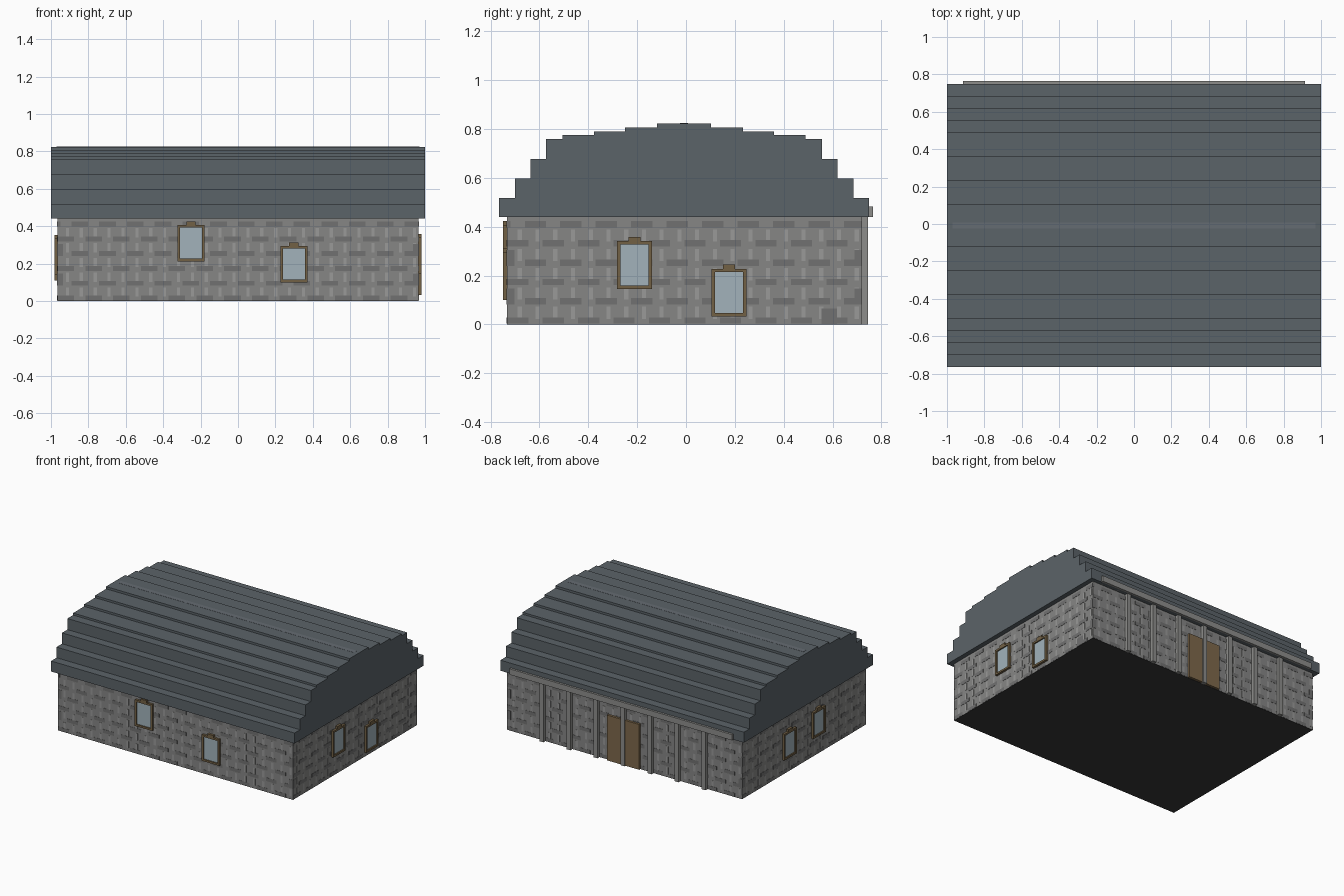
import bpy, bmesh, math
from mathutils import Matrix, Vector

if "Cube" in bpy.data.objects:
    bpy.data.objects.remove(bpy.data.objects["Cube"])


def mat(name, r, g, b):
    m = bpy.data.materials.new(name)
    m.diffuse_color = (r, g, b, 1)
    m.use_nodes = True
    m.node_tree.nodes["Principled BSDF"].inputs["Base Color"].default_value = m.diffuse_color
    return m


STONE = mat("stone", 0.24, 0.24, 0.235)
DARK = mat("dark_stone", 0.165, 0.165, 0.165)
LIGHT = mat("mortar", 0.32, 0.32, 0.315)
SLATE = mat("slate", 0.105, 0.125, 0.14)
RIDGE = mat("ridge", 0.13, 0.15, 0.17)
TRIM = mat("trim_wood", 0.17, 0.12, 0.06)
DOOR = mat("door_wood", 0.21, 0.14, 0.07)
GLASS = mat("glass", 0.36, 0.45, 0.5)
POST = mat("post_stone", 0.27, 0.27, 0.26)
BASE = mat("floor", 0.04, 0.04, 0.04)

WX, Y0, Y1, H = 0.965, -0.733, 0.72, 0.44


def boxes(name, material, spans, frame=Matrix()):
    """One object from (x0, x1, y0, y1, z0, z1) boxes."""
    bm = bmesh.new()
    for x0, x1, y0, y1, z0, z1 in spans:
        m = Matrix.Translation(((x0 + x1) / 2, (y0 + y1) / 2, (z0 + z1) / 2))
        m = m @ Matrix.Diagonal((x1 - x0, y1 - y0, z1 - z0, 1))
        bmesh.ops.create_cube(bm, size=1, matrix=frame @ m)
    me = bpy.data.meshes.new(name)
    bm.to_mesh(me)
    bm.free()
    me.materials.append(material)
    ob = bpy.data.objects.new(name, me)
    bpy.context.collection.objects.link(ob)
    return ob


def face_frame(x, y, angle):
    # local x runs along the wall, local -y points outward
    return Matrix.Translation((x, y, 0)) @ Matrix.Rotation(angle, 4, 'Z')


FRONT = face_frame(0, Y0, 0)
RIGHT = face_frame(WX, 0, math.pi / 2)
BACK = face_frame(0, Y1, math.pi)
LEFT = face_frame(-WX, 0, -math.pi / 2)

# Body and dark floor
boxes("walls", STONE, [(-WX, WX, Y0, Y1, 0.002, H + 0.02)])
boxes("floor", BASE, [(-WX, WX, Y0, Y1, 0, 0.002)])


# Masonry: dark bed courses and light upright joints, barely raised
def masonry(name, frame, a, b):
    dark, light = [], []
    n = round((b - a) / 0.15)
    step = (b - a) / n
    for row in range(6):
        z = 0.003 + row * 0.079
        shift = step / 2 if row % 2 else 0
        for i in range(n + 1):
            s = a + i * step - shift
            lo, hi = max(s, a), min(s + 0.6 * step, b)
            if hi - lo > 0.005:
                dark.append((lo, hi, -0.0015, 0.001, z, min(z + 0.026, H)))
            for t in (s + 0.3 * step, s + 0.8 * step):
                if row < 5 and a < t < b - 0.02:
                    light.append((t, t + 0.017, -0.001, 0.001, z + 0.02, z + 0.07))
        if row < 5 and row % 2:
            dark += [(a, a + 0.03, -0.0015, 0.001, z, z + 0.065),
                     (b - 0.03, b, -0.0015, 0.001, z, z + 0.065)]
    boxes(name + "_dark_stones", DARK, dark, frame)
    boxes(name + "_joints", LIGHT, light, frame)


masonry("front", FRONT, -WX, WX)
masonry("back", BACK, -WX, WX)
masonry("right", RIGHT, Y0, Y1)
masonry("left", LEFT, -Y1, -Y0)
boxes("corner_stone", DARK, [(0.555, 0.618, -0.002, 0.001, 0.002, 0.065)], RIGHT)


# Windows: four frame bars, keystone and glass
def window(name, frame, c, z):
    w, h, t, d = 0.072, 0.195, 0.014, -0.017
    boxes(name + "_frame", TRIM, [
        (c - w, c - w + t, d, 0, z, z + h),
        (c + w - t, c + w, d, 0, z, z + h),
        (c - w + t, c + w - t, d, 0, z, z + t),
        (c - w + t, c + w - t, d, 0, z + h - t, z + h),
        (c - 0.025, c + 0.025, d, 0, z + h, z + h + 0.017)], frame)
    boxes(name + "_glass", GLASS,
          [(c - w + t, c + w - t, -0.008, 0, z + t, z + h - t)], frame)


window("front_window_a", FRONT, -0.251, 0.212)
window("front_window_b", FRONT, 0.299, 0.10)
window("right_window_a", RIGHT, -0.211, 0.146)
window("right_window_b", RIGHT, 0.176, 0.033)
window("left_window_a", LEFT, -0.175, 0.11)
window("left_window_b", LEFT, 0.165, 0.14)

# Back: double door, posts and beam under the eave
boxes("door_leaves", DOOR, [(-0.132, -0.003, -0.017, 0, 0.002, 0.338),
                            (0.003, 0.132, -0.017, 0, 0.002, 0.338)], BACK)
boxes("back_posts", POST, [(i * 0.222 - 0.016, i * 0.222 + 0.016, -0.025, 0, 0, H)
                           for i in range(-3, 4)], BACK)
boxes("back_beam", POST, [(-0.915, 0.915, -0.045, 0, H, 0.483)], BACK)

# Stepped barrel roof: half-width and top of each layer, extruded along x
layers = [(0.757, 0.518), (0.693, 0.597), (0.629, 0.678), (0.565, 0.76),
          (0.498, 0.775), (0.368, 0.791), (0.241, 0.807), (0.111, 0.824)]
side, low = [], H
for half, top in layers:
    side += [(half, low), (half, top)]
    low = top
outline = [(y, z) for y, z in side] + [(-y, z) for y, z in reversed(side)]
bm = bmesh.new()
face = bm.faces.new([bm.verts.new((-1, y - 0.008, z)) for y, z in outline])
ext = bmesh.ops.extrude_face_region(bm, geom=[face])
bmesh.ops.translate(bm, vec=Vector((2, 0, 0)),
                    verts=[v for v in ext["geom"] if isinstance(v, bmesh.types.BMVert)])
bmesh.ops.recalc_face_normals(bm, faces=bm.faces)
me = bpy.data.meshes.new("roof")
bm.to_mesh(me)
bm.free()
me.materials.append(SLATE)
bpy.context.collection.objects.link(bpy.data.objects.new("roof", me))
boxes("ridge_strip", RIDGE, [(-0.97, 0.97, -0.025, 0.009, 0.82, 0.825)])
